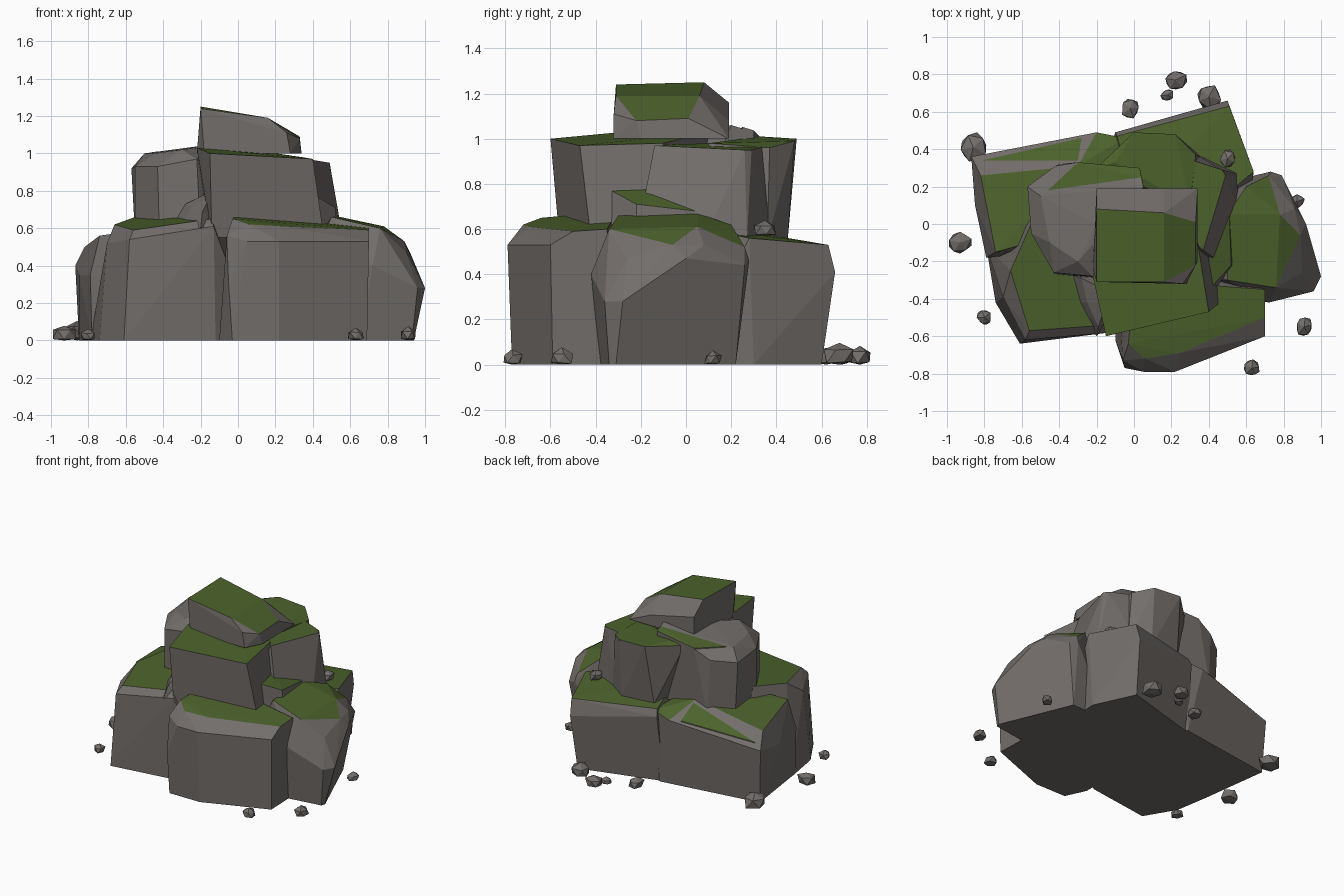
import bpy
import bmesh
import math
import random
from mathutils import Vector

random.seed(4)

default_cube = bpy.data.objects.get("Cube")
if default_cube:
    bpy.data.objects.remove(default_cube, do_unlink=True)


def flat_material(name, red, green, blue):
    material = bpy.data.materials.new(name)
    material.use_nodes = True
    color = (red, green, blue, 1)
    material.diffuse_color = color
    shader = material.node_tree.nodes["Principled BSDF"]
    shader.inputs["Base Color"].default_value = color
    shader.inputs["Roughness"].default_value = 1
    return material


stone = flat_material("stone grey", .17, .155, .145)
moss = flat_material("moss green", .073, .122, .025)


def hull_object(name, points, moss_limit):
    """Wrap points in a faceted convex stone; faces flatter than the limit are mossy."""
    bm = bmesh.new()
    for point in points:
        bm.verts.new(point)
    hull = bmesh.ops.convex_hull(bm, input=bm.verts[:])
    inner = set(hull["geom_interior"]) | set(hull["geom_unused"])
    spare = [g for g in inner if isinstance(g, bmesh.types.BMVert)]
    bmesh.ops.delete(bm, geom=spare, context="VERTS")
    bmesh.ops.dissolve_limit(bm, angle_limit=math.radians(4),
                             verts=bm.verts[:], edges=bm.edges[:])
    bmesh.ops.recalc_face_normals(bm, faces=bm.faces[:])
    for face in bm.faces:
        face.normal_update()
        face.material_index = int(face.normal.z > moss_limit)
    mesh = bpy.data.meshes.new(name)
    bm.to_mesh(mesh)
    bm.free()
    mesh.materials.append(stone)
    mesh.materials.append(moss)
    obj = bpy.data.objects.new(name, mesh)
    bpy.context.collection.objects.link(obj)


def boulder(name, floor, footprint, crown, moss_limit=.78):
    base = [(x, y, floor) for x, y in footprint]
    hull_object(name, base + crown, moss_limit)


def moss_patch(name, outline):
    """Thin mossy plate lying on a stone."""
    hull_object(name, [(x, y, z + lift) for x, y, z in outline for lift in (-.002, .007)], .5)


def pebble(name, x, y, radius, floor=0):
    """Small irregular stone resting on the given floor height."""
    bm = bmesh.new()
    bmesh.ops.create_icosphere(bm, subdivisions=1, radius=radius)
    turn = random.uniform(0, math.pi)
    points = []
    for vert in bm.verts:
        p = vert.co * random.uniform(.85, 1.15)
        p = Vector((p.x, p.y * .9, max(p.z * .8, -radius * .5)))
        points.append(Vector((x + p.x * math.cos(turn) - p.y * math.sin(turn),
                              y + p.x * math.sin(turn) + p.y * math.cos(turn),
                              floor + p.z + radius * .5)))
    bm.free()
    hull_object(name, points, 2)


# Lower tier: five large boulders
boulder("base_front_left", 0,
        [(-.61, -.64), (-.12, -.57), (-.74, -.42), (-.79, -.12), (-.6, .2), (.1, .2), (.1, -.4)],
        [(-.58, -.62, .54), (-.13, -.58, .61), (-.7, -.39, .52), (-.56, -.57, .59),
         (-.14, -.54, .65), (-.66, -.25, .62), (-.55, 0, .66), (0, .2, .68)])
boulder("base_back_left", 0,
        [(-.85, .34), (-.78, -.18), (-.1, .45), (.1, .3), (0, -.1)],
        [(-.87, .36, .4), (-.85, .1, .35), (-.79, -.18, .35), (-.2, .49, .5),
         (-.05, .46, .53), (-.82, .26, .5), (-.74, -.15, .56), (-.3, .31, .62),
         (-.2, 0, .64)])
moss_patch("back_moss_patch", [(-.81, .34, .435), (-.28, .46, .5), (-.3, .34, .595)])
boulder("base_back", 0,
        [(.48, .6), (-.12, .43), (.62, .3), (.6, 0), (-.1, -.35)],
        [(.5, .66, .41), (-.1, .49, .5), (.51, .63, .53), (-.09, .47, .55),
         (.64, .28, .56), (.3, 0, .62), (0, .1, .62)])
boulder("base_right", 0,
        [(.66, -.38), (.93, -.34), (.94, -.31), (.72, .22), (.4, .2), (.1, -.1), (.2, -.3)],
        [(1, -.28, .28), (.96, -.36, .28), (.72, -.42, .4), (.92, 0, .47),
         (.79, .26, .44), (.73, .28, .46), (.72, .26, .52), (.9, -.26, .47),
         (.89, -.06, .53), (.86, .08, .53), (.76, -.34, .6), (.78, .05, .61),
         (.6, .2, .62), (.5, -.3, .66), (.5, .05, .67)])
boulder("base_front", 0,
        [(-.1, -.62), (-.03, -.77), (.22, -.77), (.69, -.59), (.68, -.3), (-.1, -.1)],
        [(-.05, -.77, .3), (.05, -.79, .53), (.22, -.79, .53), (-.06, -.73, .56),
         (.06, -.72, .62), (-.03, -.64, .65), (.24, -.69, .61), (.7, -.5, .59),
         (.7, -.6, .53), (.7, -.35, .6), (0, -.3, .68)], .88)

# Middle tier
boulder("middle_left", .55,
        [(-.55, .2), (-.55, -.05), (-.42, -.27), (-.2, -.29), (.1, 0), (0, .3), (-.4, .32)],
        [(-.57, .2, .92), (-.55, -.05, .93), (-.43, -.26, .93), (-.22, -.28, .97),
         (-.5, .15, 1), (-.45, -.1, 1), (-.3, -.2, 1.02), (-.2, 0, 1.04),
         (-.42, .31, .94), (-.3, .33, 1), (.03, .3, 1.03), (.05, .2, 1.06)], 2)
moss_patch("middle_moss_patch",
           [(-.46, .18, 1), (-.3, .33, 1), (.03, .3, 1.03), (.04, .25, 1.045),
            (-.28, .26, 1.012)])
boulder("middle_front", .55,
        [(-.14, -.56), (.46, -.42), (.45, -.2), (-.15, -.2), (0, .1)],
        [(-.15, -.6, 1), (.4, -.47, .97), (.34, -.1, .98), (-.22, -.28, 1.03),
         (-.2, -.2, 1.03), (0, .1, 1.03)])
boulder("middle_right", .55,
        [(.48, -.22), (.56, .08), (.55, .27), (.28, .4), (.2, -.2)],
        [(.37, -.14, .97), (.49, .26, .95), (.47, .29, .95), (.25, .36, .97), (.1, .1, .98)])
boulder("middle_back", .55,
        [(-.03, .42), (.22, .45), (.36, .36), (.3, .1), (-.1, .1)],
        [(0, .49, 1), (.22, .48, .99), (.33, .37, .96), (.3, .1, .98),
         (-.1, .33, 1.01), (-.2, .3, .99)])

# Summit block with a sloping mossy cap and a bare back slope
boulder("summit", 1,
        [(-.22, -.24), (-.18, -.31), (.28, -.32), (.34, -.2), (.33, .18), (-.2, .19)],
        [(-.2, -.31, 1.24), (-.2, .08, 1.25), (-.2, .19, 1.16), (.16, -.31, 1.19),
         (.16, .06, 1.19), (.33, .01, 1.09), (.33, -.22, 1.08), (.26, -.32, 1.11),
         (.34, .19, 1), (.16, .19, 1.08)], .83)

# Wedges lodged on the ledge
boulder("left_wedge", .6,
        [(-.36, -.26), (-.31, -.42), (-.2, -.6), (-.12, -.5), (-.12, -.27)],
        [(-.28, -.29, .73), (-.18, -.34, .78), (-.15, -.42, .77), (-.25, -.42, .71),
         (-.19, -.55, .69)], 2)
boulder("right_wedge", .6,
        [(.44, -.34), (.53, -.22), (.51, .1), (.4, .02)],
        [(.42, -.33, .77), (.52, -.22, .71), (.51, .04, .68), (.38, -.1, .78)])

# Loose pebbles on the ground and one on the ledge
pebble_spots = [(-.86, .41, .085), (-.93, -.1, .065), (-.8, -.5, .045),
                (.63, -.77, .052), (.91, -.55, .055), (.87, .12, .045),
                (.4, .68, .075), (.22, .77, .065), (.18, .69, .04), (-.02, .62, .06)]
for number, spot in enumerate(pebble_spots, start=1):
    pebble("pebble_" + str(number), *spot)
pebble("ledge_pebble", .5, .35, .05, .57)
